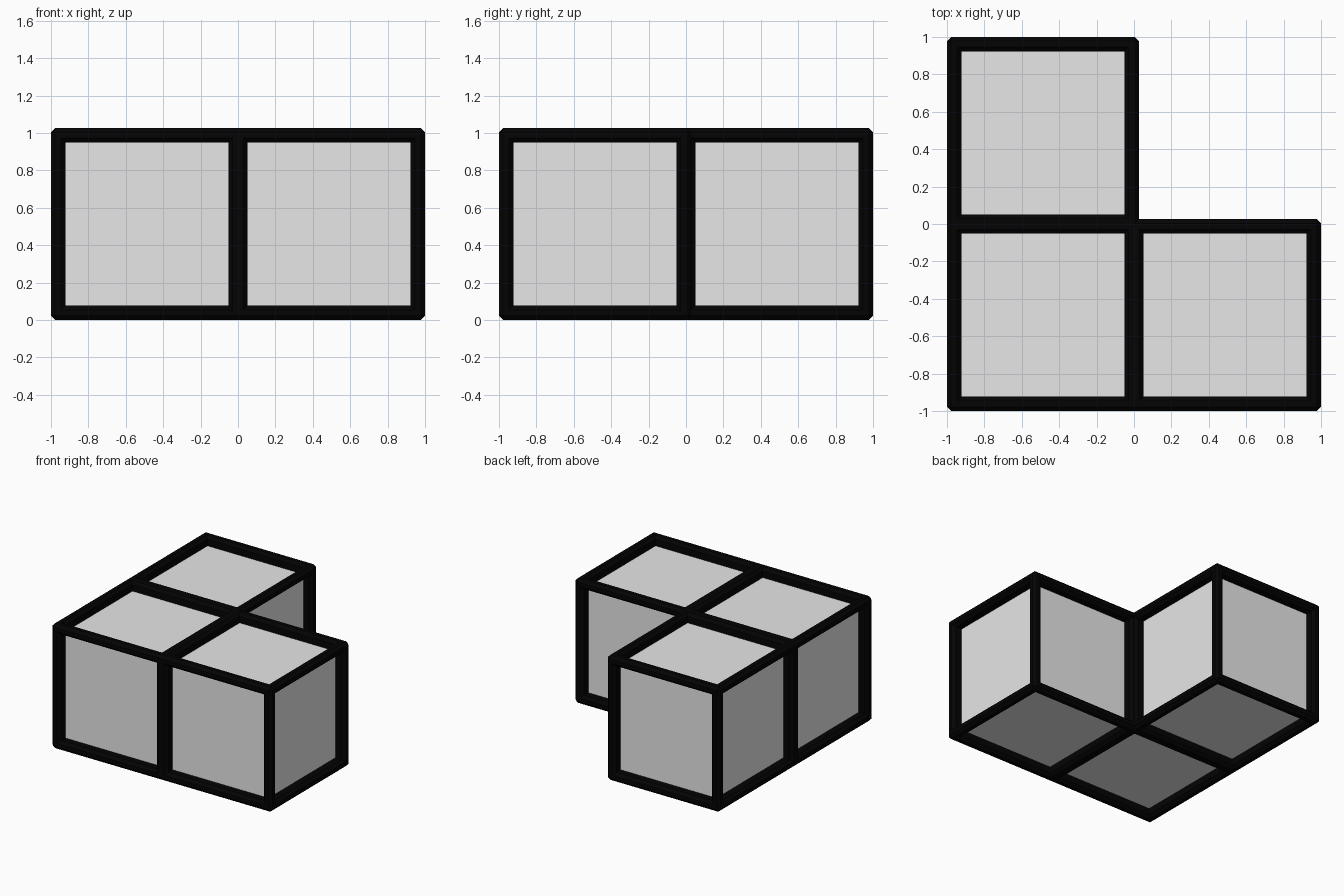
import bpy, bmesh, math
from mathutils import Vector, Matrix

if "Cube" in bpy.data.objects:
    bpy.data.objects.remove(bpy.data.objects["Cube"])

SIZE = 1.026          # outer size of one framed cube
BAR = 0.077           # bar thickness
HALF = (SIZE - BAR) / 2
CH = BAR * 0.293      # octagonal chamfer


def material(name, v):
    m = bpy.data.materials.new(name)
    m.diffuse_color = (v, v, v, 1)
    m.use_nodes = True
    m.node_tree.nodes["Principled BSDF"].inputs["Base Color"].default_value = m.diffuse_color
    return m


black = material("black frame", 0.001)
grey = material("light grey panel", 0.8)


def finish(bm, name, mat, centre):
    me = bpy.data.meshes.new(name)
    bm.to_mesh(me)
    bm.free()
    me.materials.append(mat)
    ob = bpy.data.objects.new(name, me)
    ob.location = centre
    bpy.context.collection.objects.link(ob)


def frame(name, centre):
    bm = bmesh.new()
    signs = (-1, 1)
    # octagonal bars along the twelve edges, squared off where they hold the panels
    for axis in range(3):
        turn = (Matrix.Rotation(math.pi / 2, 4, 'Y'),
                Matrix.Rotation(math.pi / 2, 4, 'X'), Matrix())[axis]
        for a in signs:
            for b in signs:
                p = [a * HALF, b * HALF]
                p.insert(axis, 0)
                r = BAR / 2 / math.cos(math.pi / 8)
                bmesh.ops.create_cone(
                    bm, segments=8, radius1=r, radius2=r, depth=2 * HALF,
                    matrix=Matrix.Translation(p) @ turn @ Matrix.Rotation(math.pi / 8, 4, 'Z'))
                q = [a * (HALF - BAR / 4), b * (HALF - BAR / 4)]
                q.insert(axis, 0)
                s = [BAR / 2, BAR / 2]
                s.insert(axis, 2 * HALF - BAR)
                bmesh.ops.create_cube(
                    bm, size=1, matrix=Matrix.Translation(q) @ Matrix.Diagonal((*s, 1)))
    # chamfered corner joints
    for x in signs:
        for y in signs:
            for z in signs:
                at = Vector((x, y, z)) * HALF
                j = bmesh.ops.create_cube(bm, size=BAR, matrix=Matrix.Translation(at))
                edges = {e for v in j["verts"] for e in v.link_edges}
                bmesh.ops.bevel(bm, geom=list(edges), offset=CH, segments=1, affect='EDGES')
    finish(bm, name, black, centre)


def panels(name, centre):
    # panel box recessed to the back of the bars
    bm = bmesh.new()
    bmesh.ops.create_cube(bm, size=SIZE - 2 * BAR + 0.002)
    finish(bm, name, grey, centre)


# three overlapping cubes in an L
OFF = 1 - SIZE / 2
for label, x, y in (("corner", -1, -1), ("right", 1, -1), ("back", -1, 1)):
    c = Vector((x * OFF, y * OFF, SIZE / 2))
    frame(label + "_frame", c)
    panels(label + "_panels", c)
